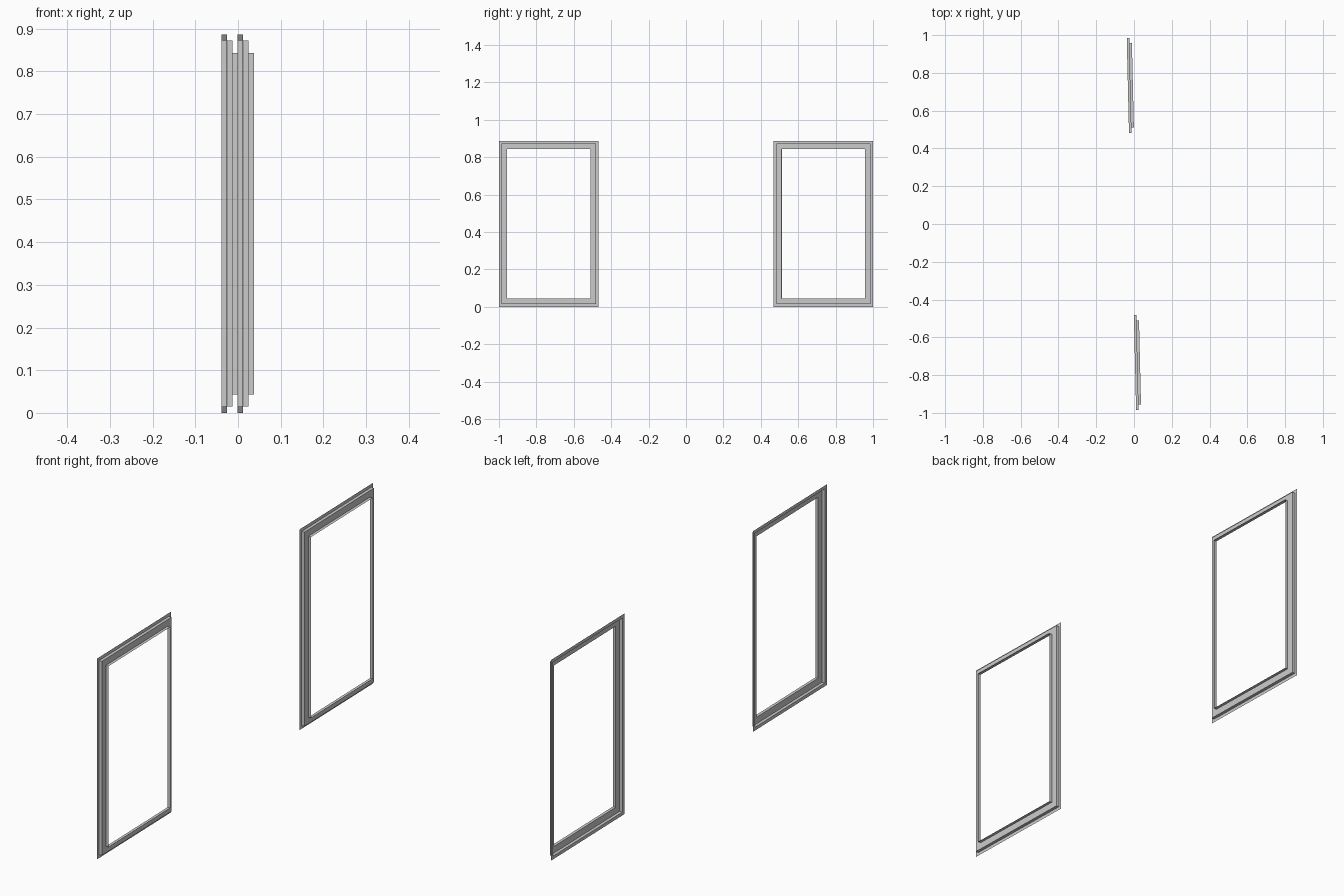
import bpy, bmesh, math
from mathutils import Matrix

if "Cube" in bpy.data.objects:
    bpy.data.objects.remove(bpy.data.objects["Cube"])

WIDTH, HEIGHT, DEPTH = 0.532, 0.887, 0.0133
TILT = math.atan2(0.0125, WIDTH)
# Stepped section of the sheet trim: (inset from outer edge, projection)
PROFILE = [(0, 0), (0.0145, 0), (0.0145, DEPTH), (0.0435, DEPTH), (0.0435, 2 * DEPTH)]


def window_trim(name, x, y):
    bm = bmesh.new()
    rings = []
    for inset, out in PROFILE:
        w, h = WIDTH / 2 - inset, HEIGHT / 2 - inset
        rings.append([bm.verts.new((out, sy * w, sz * h))
                      for sy, sz in ((-1, -1), (1, -1), (1, 1), (-1, 1))])
    for a, b in zip(rings, rings[1:]):
        for i in range(4):
            j = (i + 1) % 4
            bm.faces.new((a[i], a[j], b[j], b[i]))
    # slight turn about the vertical axis
    bmesh.ops.transform(bm, matrix=Matrix.Rotation(TILT, 4, 'Z'), verts=bm.verts)
    mesh = bpy.data.meshes.new(name)
    bm.to_mesh(mesh)
    bm.free()
    ob = bpy.data.objects.new(name, mesh)
    ob.location = (x, y, HEIGHT / 2)
    bpy.context.collection.objects.link(ob)


# Rear and front window trims
window_trim("rear_window_trim", -0.0325, 0.734)
window_trim("front_window_trim", 0.0052, -0.734)
